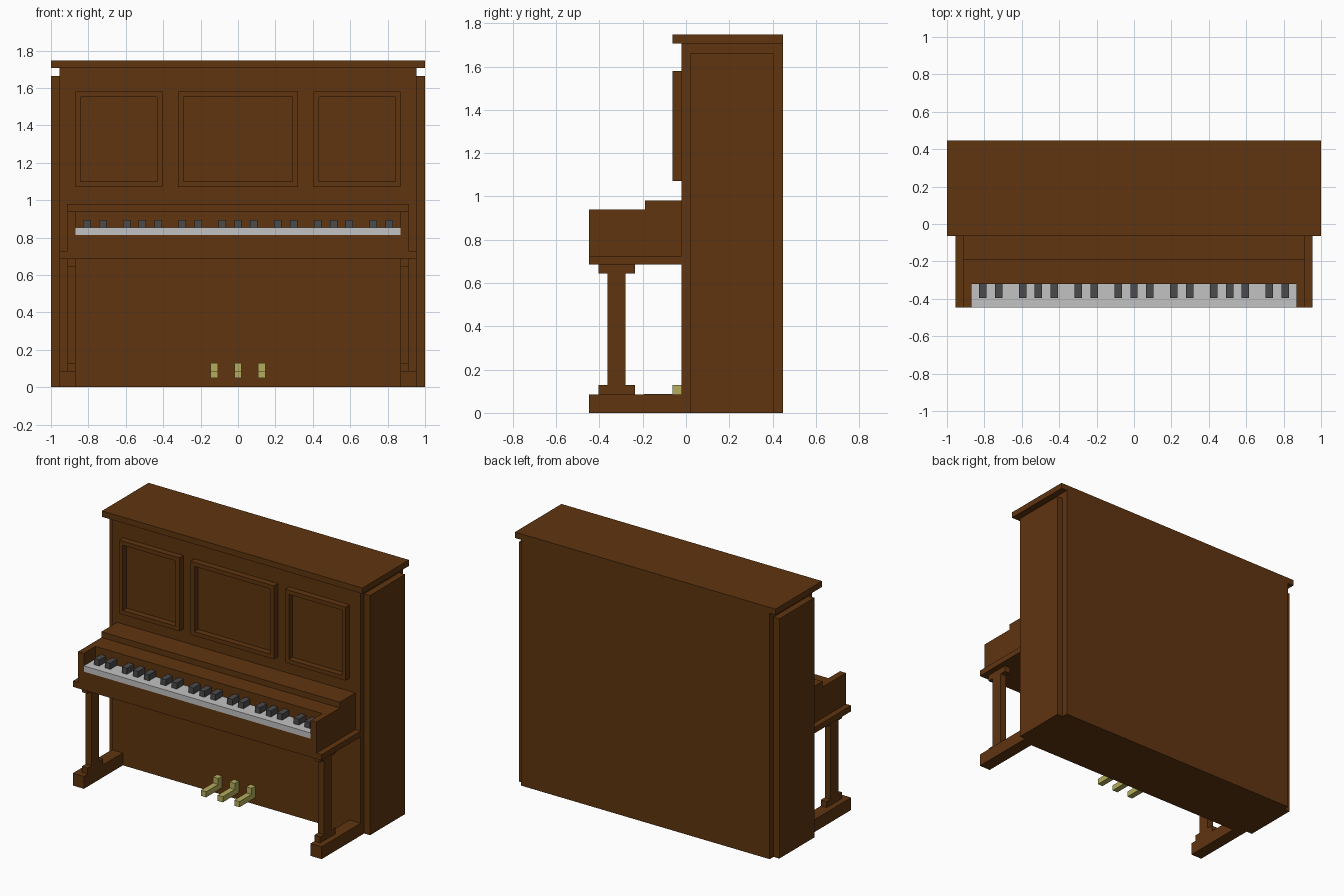
import bpy
import bmesh
from mathutils import Vector

default = bpy.data.objects.get("Cube")
if default:
    bpy.data.objects.remove(default, do_unlink=True)


def material(name, rgb):
    mat = bpy.data.materials.new(name)
    mat.use_nodes = True
    colour = (*rgb, 1)
    mat.diffuse_color = colour
    mat.node_tree.nodes["Principled BSDF"].inputs["Base Color"].default_value = colour
    return mat


WOOD = material("brown wood", (0.115, 0.035, 0.005))
IVORY = material("key white", (0.54, 0.54, 0.54))
EBONY = material("key black", (0.07, 0.07, 0.073))
BRASS = material("pedal brass", (0.46, 0.42, 0.11))


def box(name, x, y, z, mat=WOOD, recess=None):
    """Box from ranges; recess = (border, depth) sinks a field into the front."""
    bm = bmesh.new()
    bmesh.ops.create_cube(bm, size=1)
    for v in bm.verts:
        v.co = Vector([lo + (c + 0.5) * (hi - lo) for c, (lo, hi) in zip(v.co, (x, y, z))])
    bm.normal_update()
    if recess:
        border, depth = recess
        front = min(bm.faces, key=lambda f: f.normal.y)
        bmesh.ops.inset_region(bm, faces=[front], thickness=border)
        well = bmesh.ops.extrude_face_region(bm, geom=[front])["geom"]
        bmesh.ops.translate(bm, vec=(0, depth, 0),
                            verts=[g for g in well if isinstance(g, bmesh.types.BMVert)])
        if front.is_valid:
            bmesh.ops.delete(bm, geom=[front], context="FACES_ONLY")
        bmesh.ops.recalc_face_normals(bm, faces=bm.faces)
    mesh = bpy.data.meshes.new(name)
    bm.to_mesh(mesh)
    bm.free()
    mesh.materials.append(mat)
    obj = bpy.data.objects.new(name, mesh)
    bpy.context.collection.objects.link(obj)
    return obj


def pair(name, x, y, z):
    """Matching boxes on the left (+x) and right (-x)."""
    box("left_" + name, x, y, z)
    box("right_" + name, (-x[1], -x[0]), y, z)


FRONT, BACK, FACE = -0.447, 0.447, -0.02

# Cabinet
box("cabinet", (-0.955, 0.955), (FACE, BACK), (0, 1.706))
box("lid", (-1, 1), (-0.063, BACK), (1.706, 1.747))
pair("side_panel", (0.955, 1), (0.02, 0.405), (0, 1.663))

# Raised panel frames
for name, x in (("right", (-0.87, -0.405)), ("middle", (-0.32, 0.32)), ("left", (0.405, 0.87))):
    box(name + "_panel_frame", x, (-0.063, FACE), (1.07, 1.58), recess=(0.041, 0.042))

# Keyboard case
box("key_bed", (-0.955, 0.955), (FRONT, FACE), (0.685, 0.725))
box("key_slip", (-0.87, 0.87), (FRONT, -0.32), (0.725, 0.813))
box("fallboard", (-0.87, 0.87), (-0.32, FACE), (0.725, 0.94))
box("fallboard_ledge", (-0.915, 0.915), (-0.19, FACE), (0.94, 0.98))
pair("key_arm", (0.87, 0.915), (FRONT, FACE), (0.725, 0.94))

# Keys: alternating groups of two and three black ones
box("white_keys", (-0.87, 0.87), (FRONT, -0.32), (0.813, 0.853), IVORY)
for group in range(7):
    count = 2 + group % 2
    for i in range(count):
        x = (group - 3) * 0.2555 + (i - (count - 1) / 2) * 0.0845
        box("black_key", (x - 0.02, x + 0.02), (-0.395, -0.32), (0.853, 0.895), EBONY)

# Legs
pair("foot", (0.87, 0.955), (FRONT, FACE), (0, 0.086))
pair("leg_base", (0.87, 0.915), (-0.405, -0.236), (0.086, 0.128))
pair("leg_post", (0.87, 0.915), (-0.363, -0.28), (0.128, 0.643))
pair("leg_capital", (0.87, 0.915), (-0.405, -0.236), (0.643, 0.685))

# Pedals
for name, x in (("right", -0.128), ("middle", 0), ("left", 0.128)):
    span = (x - 0.02, x + 0.02)
    box(name + "_pedal", span, (-0.195, FACE), (0.048, 0.087), BRASS)
    box(name + "_pedal_heel", span, (-0.063, FACE), (0.087, 0.129), BRASS)
